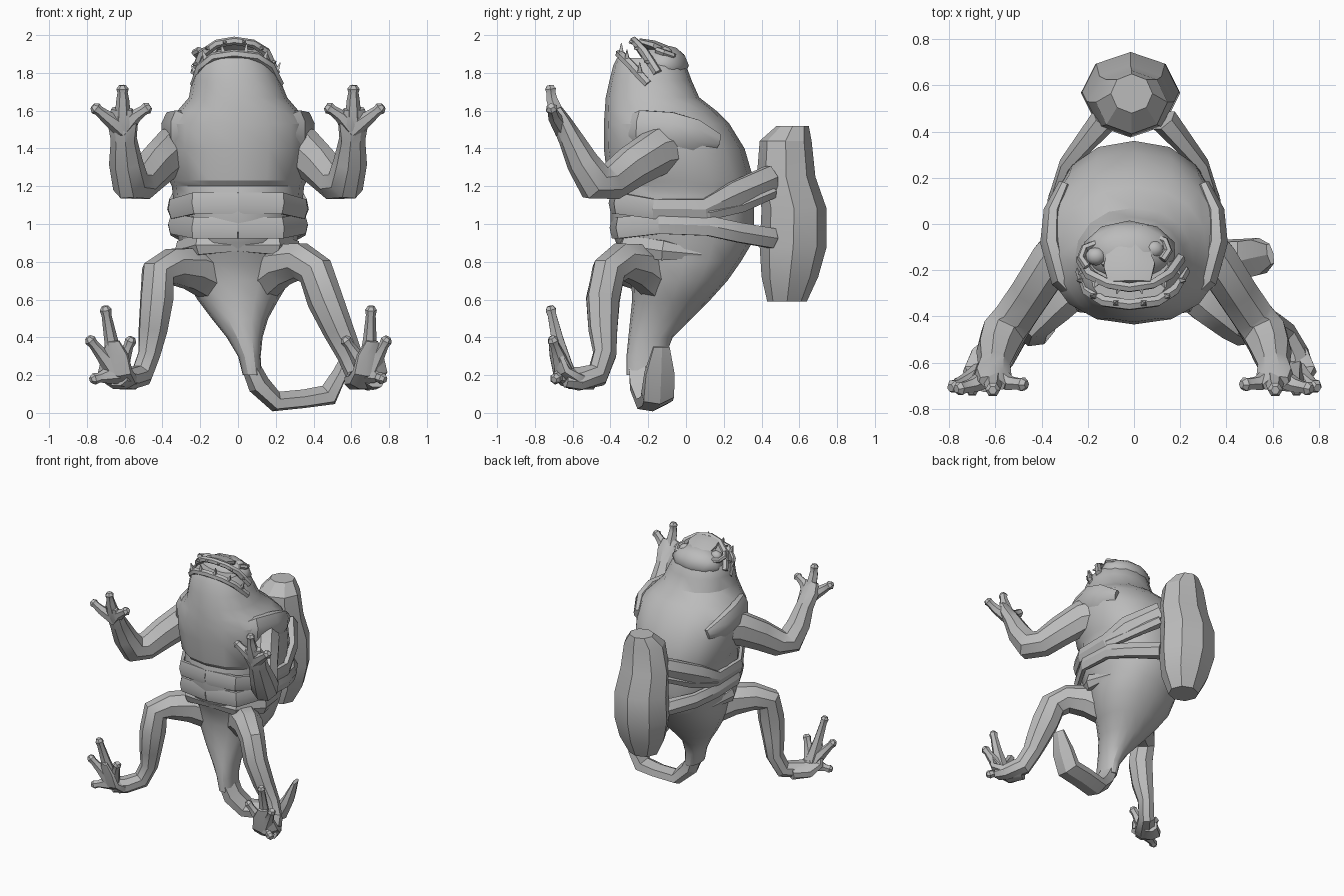
import bpy, bmesh, math
from mathutils import Vector, Matrix

if "Cube" in bpy.data.objects:
    bpy.data.objects.remove(bpy.data.objects["Cube"])

grey = bpy.data.materials.new("plain_grey")
grey.use_nodes = True
grey.diffuse_color = (0.5, 0.5, 0.5, 1)
grey.node_tree.nodes["Principled BSDF"].inputs["Base Color"].default_value = (0.5, 0.5, 0.5, 1)


def finish(name, bm, angle=35):
    bmesh.ops.recalc_face_normals(bm, faces=bm.faces)
    mesh = bpy.data.meshes.new(name)
    bm.to_mesh(mesh)
    bm.free()
    mesh.materials.append(grey)
    ob = bpy.data.objects.new(name, mesh)
    bpy.context.collection.objects.link(ob)
    bpy.ops.object.select_all(action='DESELECT')
    ob.select_set(True)
    bpy.context.view_layer.objects.active = ob
    bpy.ops.object.shade_smooth_by_angle(angle=math.radians(angle))
    return ob


def skin(bm, rings):
    """Join rings of points with quads and cap both ends."""
    vs = [[bm.verts.new(p) for p in r] for r in rings]
    n = len(vs[0])
    for a, b in zip(vs, vs[1:]):
        for i in range(n):
            bm.faces.new((a[i], a[(i + 1) % n], b[(i + 1) % n], b[i]))
    bm.faces.new(vs[0])
    bm.faces.new(vs[-1])


def loft(name, rows, n, power=1.0, angle=35):
    """Stack of horizontal rings: z, centre x, half width, front y, back y."""
    def f(t):
        return math.copysign(abs(t) ** power, t)
    rings = []
    for z, cx, hx, y0, y1 in rows:
        rings.append([(cx + hx * f(math.cos(a)), (y0 + y1) / 2 + (y1 - y0) / 2 * f(math.sin(a)), z)
                      for a in [2 * math.pi * i / n for i in range(n)]])
    bm = bmesh.new()
    skin(bm, rings)
    return finish(name, bm, angle)


def add_tube(bm, pts, n=8, up=(0, 0, 1)):
    """Tube through x, y, z, radius along up, radius across."""
    P = [Vector(p[:3]) for p in pts]
    u = Vector(up)
    rings = []
    for i, p in enumerate(pts):
        t = (P[min(i + 1, len(P) - 1)] - P[max(i - 1, 0)]).normalized()
        u = (u - t * u.dot(t)).normalized()
        s = t.cross(u)
        rings.append([P[i] + u * p[3] * math.cos(a) + s * p[-1] * math.sin(a)
                      for a in [2 * math.pi * (k + .5) / n for k in range(n)]])
    skin(bm, rings)


def tube(name, pts, n=8, up=(0, 0, 1), angle=35):
    bm = bmesh.new()
    add_tube(bm, pts, n, up)
    return finish(name, bm, angle)


def ball(name, loc, size, sub=2):
    bm = bmesh.new()
    bmesh.ops.create_icosphere(bm, subdivisions=sub, radius=1,
                               matrix=Matrix.Translation(loc) @ Matrix.Diagonal((*size, 1)))
    return finish(name, bm, 50)


def mir(pts, s):
    return [(p[0] * s, *p[1:]) for p in pts]


# Trunk from throat to tail root
loft("body", [
    (1.88, -.02, .17, -.365, -.04), (1.84, -.02, .205, -.385, .0), (1.76, -.01, .235, -.405, .03),
    (1.67, 0, .26, -.425, .07), (1.6, 0, .32, -.43, .16), (1.53, 0, .385, -.435, .23),
    (1.4, 0, .385, -.435, .31), (1.23, 0, .365, -.415, .36), (1.2, 0, .35, -.39, .36),
    (1.15, 0, .345, -.40, .36), (1.1, 0, .34, -.405, .36), (1.06, 0, .335, -.40, .36),
    (.98, 0, .33, -.4, .36), (.9, 0, .31, -.37, .35), (.8, 0, .295, -.31, .29),
    (.7, 0, .275, -.29, .22), (.6, 0, .215, -.285, .13), (.5, .01, .15, -.295, .03),
    (.4, .035, .095, -.305, -.07), (.3, .06, .06, -.315, -.11), (.2, .075, .05, -.315, -.12)],
    16, .9, 28)

# Curled tail with flattened tip
tube("tail", [(.07, -.215, .24, .10, .05), (.11, -.215, .15, .095, .06), (.2, -.18, .06, .095, .055),
              (.35, -.155, .075, .095, .05), (.48, -.15, .095, .095, .06),
              (.54, -.14, .21, .09, .04), (.59, -.13, .35, .05, .015)], 6, (0, 1, 0), 20)

# Tank carried on the back
loft("back_tank", [
    (1.52, -.01, .09, .48, .65), (1.44, -.01, .155, .39, .665), (1.25, -.015, .19, .375, .685),
    (1.08, -.015, .21, .4, .745), (.88, -.015, .215, .39, .745), (.72, -.01, .18, .4, .7),
    (.59, -.01, .11, .43, .64)], 8, 1.0, 20)

# Broad belts from the belly round to the tank
for s, side in ((1, "left"), (-1, "right")):
    belts = {
        "upper_belt": [(0, -.385, 1.11, .065, .025), (.23, -.36, 1.11, .065, .025),
                       (.345, -.17, 1.08, .06, .025), (.345, .1, 1.08, .06, .03),
                       (.29, .26, 1.16, .075, .035), (.13, .45, 1.245, .075, .06)],
        "middle_belt": [(.33, -.1, 1.05, .05, .03), (.335, .12, 1.06, .045, .03),
                        (.26, .29, 1.1, .045, .03), (.13, .45, 1.17, .04, .05)],
        "lower_belt": [(0, -.38, .98, .065, .025), (.23, -.35, .98, .065, .025),
                       (.345, -.14, 1.0, .06, .025), (.34, .12, .99, .06, .03),
                       (.27, .28, .955, .06, .035), (.13, .45, .925, .06, .06)],
        "belly_fold": [(0, -.33, .89, .04, .03), (.2, -.31, .89, .06, .04),
                       (.3, -.12, .86, .06, .035), (.27, .08, .84, .02, .02)]}
    for nm, pts in belts.items():
        tube(f"{side}_{nm}", mir(pts, s), 6, angle=25)

# Arms, hands and fingers
for s, side in ((1, "left"), (-1, "right")):
    tube(f"{side}_shoulder", mir([(.22, -.34, 1.5, .06, .03), (.31, -.24, 1.5, .11, .055),
         (.355, -.08, 1.49, .11, .055), (.35, .05, 1.47, .09, .045), (.3, .17, 1.44, .04, .03)], s),
         8, angle=30)
    tube(f"{side}_arm", mir([
        (.24, -.02, 1.41, .14, .1), (.35, -.15, 1.385, .13, .1), (.44, -.29, 1.3, .115, .095),
        (.515, -.4, 1.22, .1, .095), (.57, -.48, 1.22, .105, .1), (.595, -.55, 1.33, .085, .09),
        (.605, -.61, 1.45, .065, .07), (.61, -.66, 1.54, .05, .085), (.615, -.69, 1.61, .03, .06)], s), 8)
    bm = bmesh.new()
    for mid, tip in (((.61, -.71, 1.66), (.612, -.72, 1.735)), ((.54, -.69, 1.575), (.465, -.695, 1.625)),
                     ((.7, -.7, 1.57), (.77, -.715, 1.625))):
        m, t = Vector(mid), Vector(tip)
        d = (t - m).normalized()
        add_tube(bm, [(.61, -.65, 1.5, .05), (*m, .034), (*(t - d * .04), .027),
                      (*(t - d * .02), .033), (*t, .018)], 6, (0, 1, 0))
    bmesh.ops.scale(bm, vec=(s, 1, 1), verts=bm.verts)
    finish(f"{side}_fingers", bm)

# Legs differ on the two sides
tube("left_leg", [
    (.12, -.14, .71, .13, .12), (.22, -.24, .785, .12, .11), (.33, -.34, .805, .1, .105),
    (.41, -.41, .75, .1, .09), (.46, -.44, .6, .1, .085), (.53, -.44, .44, .085, .075),
    (.59, -.43, .31, .07, .06), (.64, -.47, .2, .07, .06), (.69, -.57, .18, .06, .075),
    (.71, -.64, .19, .05, .075)], 8)
tube("right_leg", [
    (-.12, -.14, .71, .13, .12), (-.24, -.24, .765, .12, .11), (-.35, -.34, .775, .1, .105),
    (-.425, -.41, .74, .095, .09), (-.43, -.44, .6, .095, .09), (-.45, -.44, .44, .08, .08),
    (-.47, -.43, .31, .065, .06), (-.51, -.47, .2, .065, .06), (-.58, -.57, .18, .06, .075),
    (-.64, -.64, .19, .05, .075)], 8)

# Feet with long toes spread from a broad sole
for s, side, cx in ((1, "left", .69), (-1, "right", .64)):
    tube(f"{side}_foot", mir([(cx - .08, -.5, .17, .05, .06), (cx - .02, -.59, .175, .055, .1),
                              (cx + .01, -.66, .22, .04, .1), (cx + .01, -.69, .31, .025, .075),
                              (cx + .02, -.71, .38, .015, .035)], s), 8)
    bm = bmesh.new()
    for t in ((.56, -.69, .4), (.705, -.72, .565), (.795, -.71, .4), (.78, -.7, .175)):
        t = Vector(t)
        a = Vector((cx, -.64, .21))
        d = (t - a).normalized()
        add_tube(bm, [(*a, .06), (*a.lerp(t, .5), .036), (*(t - d * .05), .026),
                      (*(t - d * .02), .031), (*t, .018)], 6, (0, 1, 0))
    bmesh.ops.scale(bm, vec=(s, 1, 1), verts=bm.verts)
    finish(f"{side}_toes", bm)

# Upturned face: skull, eyes, lids and jaws round the open mouth
ball("skull", (-.02, -.12, 1.84), (.205, .135, .11))
for nm, x, y in (("left", .085, -.11), ("right", -.165, -.14)):
    ball(f"{nm}_eye", (x, y, 1.9), (.045, .04, .04))
    tube(f"{nm}_eyelid", [(x + .065 * math.cos(a), y + .055 * math.sin(a), 1.905 - .02 * math.sin(a), .018)
                          for a in [math.pi * (i / 6 * 1.6 - .3) for i in range(7)]], 6)
jaw = [(-.23, -.2, 1.74, .025), (-.2, -.29, 1.83, .025), (-.13, -.335, 1.885, .025), (-.02, -.35, 1.9, .025),
       (.1, -.335, 1.885, .025), (.17, -.29, 1.84, .025), (.22, -.2, 1.74, .025)]
tube("lower_jaw", jaw, 6)
lip = [(-.23, -.15, 1.8, .025), (-.19, -.22, 1.9, .025), (-.11, -.26, 1.955, .022), (-.02, -.275, 1.97, .022),
       (.08, -.26, 1.955, .022), (.15, -.22, 1.91, .025), (.2, -.15, 1.8, .025)]
tube("upper_lip", lip, 6)
tube("snout", [(-.03, -.1, 1.9, .045, .09), (-.02, -.18, 1.945, .03, .12), (-.02, -.25, 1.965, .018, .1)], 8)

# Crooked teeth along both jaws
bm = bmesh.new()
for row, d in ((jaw, (0, .0, .055)), (lip, (0, -.035, -.005))):
    for i, (a, b) in enumerate(zip(row, row[1:])):
        p = Vector(a[:3]).lerp(Vector(b[:3]), .5)
        q = p + Vector(d) + Vector((p.x * .15, 0, .01 * (i % 2)))
        add_tube(bm, [(*p, .022), (*q, .003)], 4, (1, 0, 0))
finish("teeth", bm, 20)
